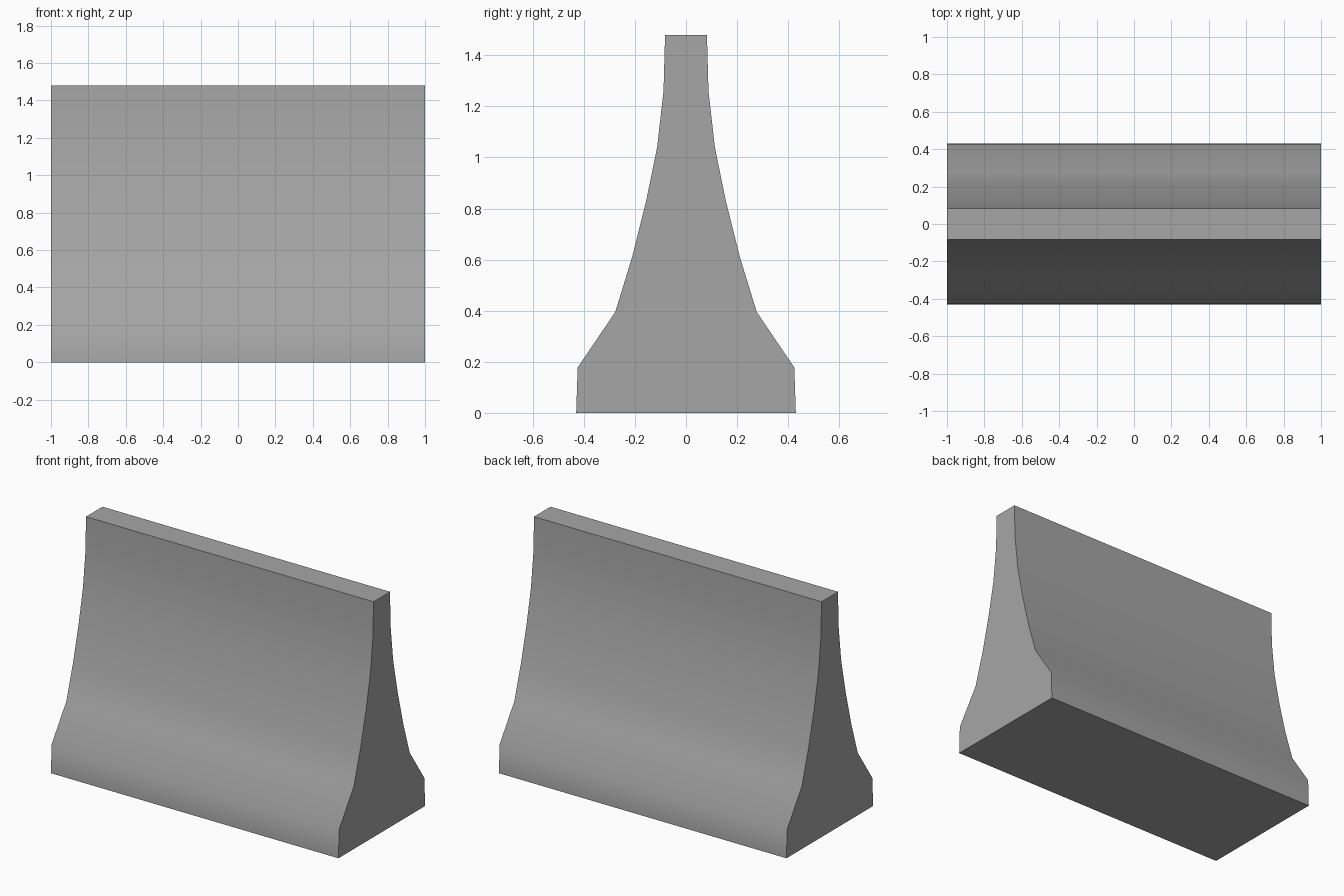
import bpy
import bmesh
import math

cube = bpy.data.objects.get("Cube")
if cube:
    bpy.data.objects.remove(cube, do_unlink=True)

# Plain concrete material
concrete = bpy.data.materials.new("concrete_grey")
concrete.use_nodes = True
colour = (0.38, 0.38, 0.38, 1.0)
concrete.diffuse_color = colour
bsdf = next(n for n in concrete.node_tree.nodes if n.type == "BSDF_PRINCIPLED")
bsdf.inputs["Base Color"].default_value = colour
bsdf.inputs["Roughness"].default_value = 0.9

# Half profile of the barrier: (half depth, height), foot to top
half_profile = [(0.43, 0), (0.424, 0.178), (0.277, 0.395), (0.211, 0.61),
                (0.157, 0.825), (0.113, 1.04), (0.088, 1.26), (0.082, 1.48)]
outline = half_profile + [(-y, z) for y, z in reversed(half_profile)]

# End face extruded along the length
bm = bmesh.new()
end = bm.faces.new([bm.verts.new((-1, y, z)) for y, z in outline])
result = bmesh.ops.extrude_face_region(bm, geom=[end], use_keep_orig=True)
moved = [g for g in result["geom"] if isinstance(g, bmesh.types.BMVert)]
bmesh.ops.translate(bm, verts=moved, vec=(2, 0, 0))
bmesh.ops.recalc_face_normals(bm, faces=bm.faces)

mesh = bpy.data.meshes.new("barrier_wall")
bm.to_mesh(mesh)
bm.free()
mesh.materials.append(concrete)
barrier = bpy.data.objects.new("barrier_wall", mesh)
bpy.context.collection.objects.link(barrier)

# Smooth flanks, sharp top, base and ends
bpy.ops.object.select_all(action="DESELECT")
barrier.select_set(True)
bpy.context.view_layer.objects.active = barrier
bpy.ops.object.shade_smooth_by_angle(angle=math.radians(50))
